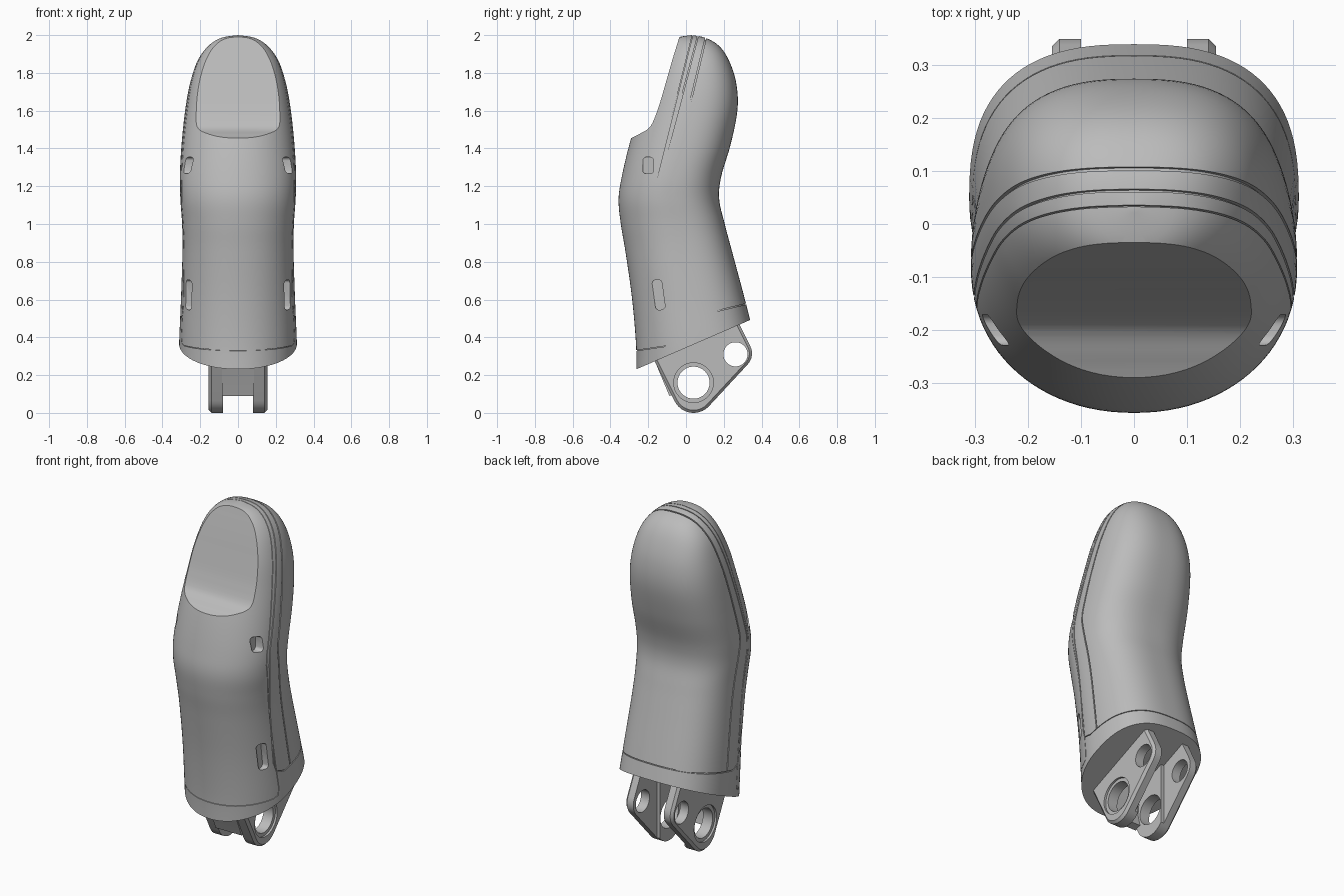
import bpy, bmesh
from math import sin, cos, pi, radians
from mathutils import Vector

if "Cube" in bpy.data.objects:
    bpy.data.objects.remove(bpy.data.objects["Cube"])

grey = bpy.data.materials.new("plain grey")
grey.use_nodes = True
grey.diffuse_color = (0.5, 0.5, 0.5, 1)
grey.node_tree.nodes["Principled BSDF"].inputs["Base Color"].default_value = (0.5, 0.5, 0.5, 1)


def finish(name, bm):
    bmesh.ops.recalc_face_normals(bm, faces=bm.faces)
    mesh = bpy.data.meshes.new(name)
    bm.to_mesh(mesh)
    bm.free()
    mesh.materials.append(grey)
    obj = bpy.data.objects.new(name, mesh)
    bpy.context.collection.objects.link(obj)
    return obj


def prism(name, points, x0, x1, bevel=0):
    """Side profile of (y, z) points extruded from x0 to x1."""
    bm = bmesh.new()
    a, b = [[bm.verts.new((x, y, z)) for y, z in points] for x in (x0, x1)]
    bm.faces.new(a)
    bm.faces.new(b)
    for i in range(len(points)):
        j = (i + 1) % len(points)
        bm.faces.new((a[i], a[j], b[j], b[i]))
    bmesh.ops.recalc_face_normals(bm, faces=bm.faces)
    if bevel:
        rim = [e for e in bm.edges if all(abs(v.co.x - x1) < 1e-5 for v in e.verts)]
        bmesh.ops.bevel(bm, geom=rim, offset=bevel, segments=1, affect='EDGES')
    return finish(name, bm)


def circle(y, z, r, n=48):
    return [(y + r * cos(2 * pi * i / n), z + r * sin(2 * pi * i / n)) for i in range(n)]


def capsule(y, z, half_w, half_h, corner, tilt):
    pts = []
    for i in range(24):
        a = 2 * pi * (i + 0.5) / 24
        u = (half_w - corner) * (1 if cos(a) > 0 else -1) + corner * cos(a)
        v = (half_h - corner) * (1 if sin(a) > 0 else -1) + corner * sin(a)
        pts.append((y + u * cos(tilt) - v * sin(tilt), z + u * sin(tilt) + v * cos(tilt)))
    return pts


def cut(obj, cutter, keep=False):
    mod = obj.modifiers.new("cut", 'BOOLEAN')
    mod.operation, mod.solver, mod.object = 'DIFFERENCE', 'EXACT', cutter
    bpy.context.view_layer.objects.active = obj
    bpy.ops.object.modifier_apply(modifier=mod.name)
    if not keep:
        bpy.data.objects.remove(cutter)


def spline(keys, steps):
    """Catmull-Rom through tuples of any length."""
    out = []
    for i in range(len(keys) - 1):
        p0, p1 = keys[max(i - 1, 0)], keys[i]
        p2, p3 = keys[i + 1], keys[min(i + 2, len(keys) - 1)]
        for s in range(steps):
            t = s / steps
            out.append([b + 0.5 * t * (c - a + t * (2*a - 5*b + 4*c - d + t * (3*b - a - 3*c + d)))
                        for a, b, c, d in zip(p0, p1, p2, p3)])
    return out + [list(keys[-1])]


# Finger sections: height, front y, back y, half width
sections = [(.15, -.262, .42, .31), (.35, -.264, .375, .312), (.6, -.285, .312, .302),
            (.85, -.32, .245, .294), (1.0, -.345, .205, .296), (1.13, -.357, .176, .305),
            (1.25, -.34, .186, .308), (1.42, -.30, .236, .299), (1.6, -.245, .272, .28),
            (1.74, -.20, .267, .255), (1.86, -.145, .23, .216), (1.94, -.10, .178, .16),
            (1.985, -.05, .105, .09), (2.0, .03, .03, 0)]


def loft(name, inset=0):
    bm = bmesh.new()
    rings, n = [], 96
    rows = spline(sections, 6)
    for z, front, back, w in rows[:-1]:
        mid, depth = (front + back) / 2, (back - front) / 2 - inset
        ring = []
        for i in range(n):
            a = 2 * pi * i / n
            c, s = cos(a), sin(a)
            p = 2 / 2.6 if s > 0 else 2 / 2.1      # boxier pad, rounder front
            x = max(w - inset, .002) * abs(c) ** p * (1 if c > 0 else -1)
            y = mid + max(depth, .002) * abs(s) ** p * (1 if s > 0 else -1)
            ring.append(bm.verts.new((x, y, z - inset * z / 2)))
        rings.append(ring)
    for r0, r1 in zip(rings, rings[1:]):
        for i in range(n):
            j = (i + 1) % n
            bm.faces.new((r0[i], r0[j], r1[j], r1[i]))
    bm.faces.new(rings[0])
    tip = bm.verts.new((0, rows[-1][1], rows[-1][0] - inset))
    for i in range(n):
        bm.faces.new((rings[-1][i], rings[-1][(i + 1) % n], tip))
    if not inset:
        # slanted base
        cut_geom = bm.verts[:] + bm.edges[:] + bm.faces[:]
        res = bmesh.ops.bisect_plane(bm, geom=cut_geom, plane_co=(0, -.265, .23),
                                     plane_no=(0, -.433, 1), clear_inner=True)
        edges = [e for e in res["geom_cut"] if isinstance(e, bmesh.types.BMEdge)]
        bmesh.ops.edgeloop_fill(bm, edges=edges)
    return finish(name, bm)


finger = loft("finger_shell")
core = loft("core_helper", 0.007)
core.hide_render = True

# Shallow panel seams that run over the tip
seams = [[(.047, 2.05), (-.155, 1.24), (-.16, 1.18), (-.045, .41), (-.05, .37), (-.08, .357), (-.4, .31)],
         [(.078, 2.05), (-.135, 1.25), (-.138, 1.17), (-.08, .57), (-.06, .515), (0, .5), (.5, .62)],
         [(.12, 2.05), (-.064, 1.28), (-.067, 1.23), (.052, .515)]]
for path, width in zip(seams, (.003, .005, .007)):
    left, right = [], []
    for i, p in enumerate(path):
        along = Vector(path[min(i + 1, len(path) - 1)]) - Vector(path[max(i - 1, 0)])
        side = Vector((-along.y, along.x)).normalized() * width / 2
        left.append(Vector(p) + side)
        right.append(Vector(p) - side)
    groove = prism("seam_cutter", left + right[::-1], -.5, .5)
    cut(groove, core, keep=True)
    cut(finger, groove)
bpy.data.objects.remove(core)

# Scooped nail bed
scoop = spline([(-.31, 1.445), (-.25, 1.475), (-.19, 1.515), (-.15, 1.605), (-.115, 1.72),
                (-.075, 1.86), (-.035, 1.99), (-.015, 2.06)], 6)
cut(finger, prism("nail_cutter", [(-.6, 1.4)] + scoop + [(-.6, 2.06)], -.5, .5))

# Side slots
for s in (-1, 1):
    cut(finger, prism("slot_cutter", capsule(-.2, 1.31, .029, .044, .02, 0), s * .235, s * .4))
    cut(finger, prism("slot_cutter", capsule(-.145, .625, .026, .08, .02, radians(8)), s * .238, s * .4))

# Hinge lugs: rounded plates with a pin hole and a smaller hole
bottom_arc = [(.04 + .112 * cos(radians(a)), .112 + .112 * sin(radians(a))) for a in range(205, 316, 10)]
rear_arc = [(.265 + .085 * cos(radians(a)), .315 + .085 * sin(radians(a))) for a in range(-45, 31, 15)]
outline = [(-.195, .33)] + bottom_arc + rear_arc + [(.262, .51)]
parts = [finger]
for s, side in ((-1, "right"), (1, "left")):
    lug = prism(side + "_hinge_lug", outline, s * .08, s * .155, .014)
    cut(lug, prism("pin_cutter", circle(.04, .16, .085), s * .05, s * .2))
    cut(lug, prism("counterbore_cutter", circle(.04, .16, .105), s * .143, s * .2))
    cut(lug, prism("link_cutter", circle(.262, .31, .064), s * .05, s * .2))
    # thinner inner face around the rear hole
    cut(lug, prism("relief_cutter", [(.13, .0), (.5, .0), (.5, .6), (.13, .6)], s * .05, s * .1))
    parts.append(lug)

# Web joining the lugs
parts.append(prism("hinge_web", [(-.185, .31), (-.16, .262), (-.088, .09), (-.045, .1),
                                 (-.062, .17), (-.04, .36)], -.085, .085))

for obj in parts:
    bpy.ops.object.select_all(action='DESELECT')
    obj.select_set(True)
    bpy.context.view_layer.objects.active = obj
    bpy.ops.object.shade_smooth_by_angle(angle=radians(30))
